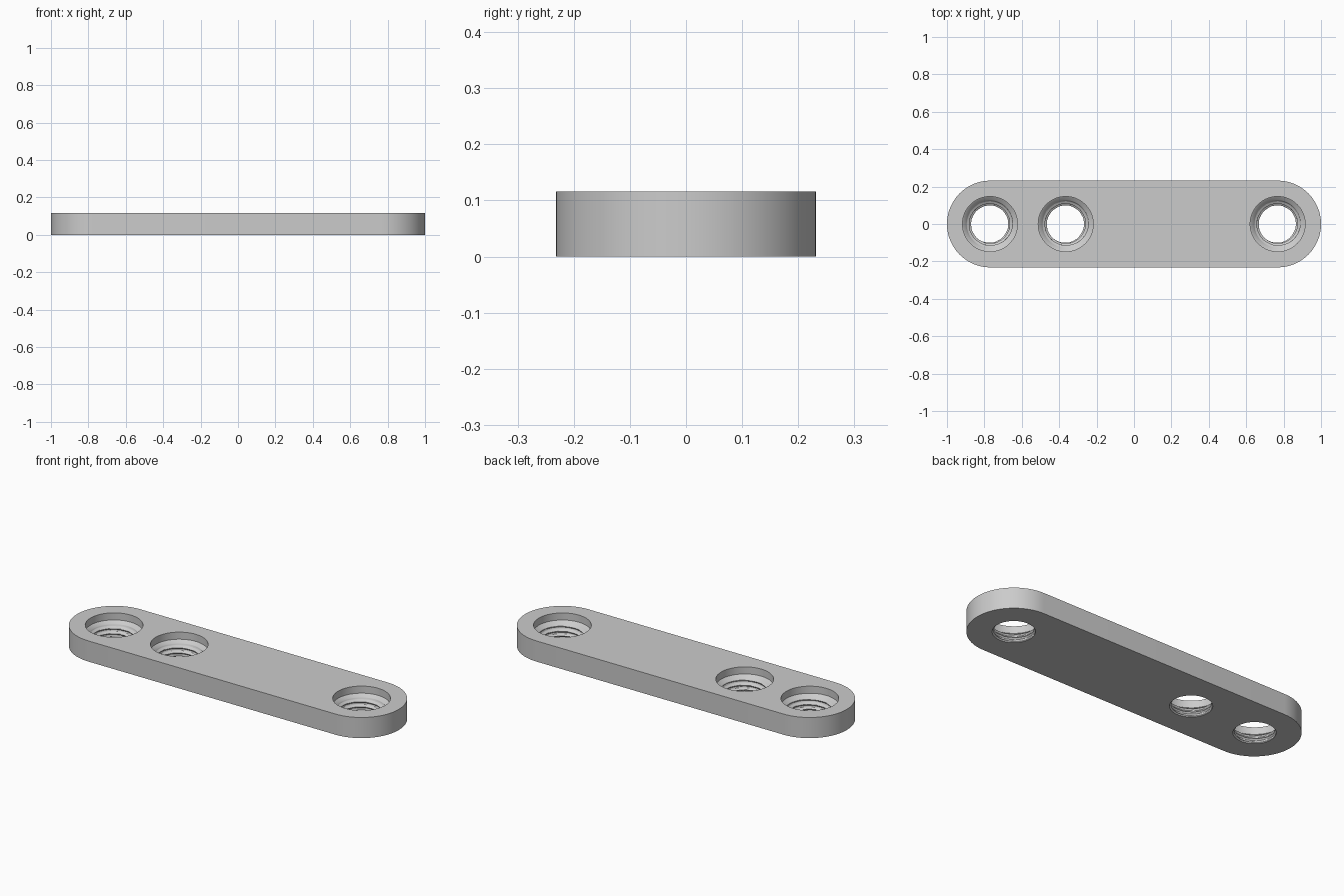
import bpy
import bmesh
from math import pi, sin, cos, radians

if "Cube" in bpy.data.objects:
    bpy.data.objects.remove(bpy.data.objects["Cube"])

HEIGHT = 0.116
END_RADIUS = 0.232
END_X = 1 - END_RADIUS
HOLES = (-0.77, -0.365, 0.768)
SEG = 64
PITCH = 0.024

steel = bpy.data.materials.new("Light grey steel")
steel.use_nodes = True
grey = (0.6, 0.6, 0.6, 1)
steel.diffuse_color = grey
steel.node_tree.nodes["Principled BSDF"].inputs["Base Color"].default_value = grey

bm = bmesh.new()


def bridge(lower, upper, inward=False):
    """Join two vertex rings with quads."""
    for i in range(len(lower)):
        j = (i + 1) % len(lower)
        quad = [lower[i], lower[j], upper[j], upper[i]]
        bm.faces.new(quad[::-1] if inward else quad)


def outline(z):
    """Rounded-end slot outline."""
    ring = []
    for side, start in ((1, -pi / 2), (-1, pi / 2)):
        for i in range(SEG // 2 + 1):
            a = start + 2 * pi * i / SEG
            ring.append(bm.verts.new((side * END_X + END_RADIUS * cos(a), END_RADIUS * sin(a), z)))
    return ring


def hole_radius(z, angle):
    """Head recess, conical seat and a helical thread fading at both ends."""
    if z >= 0.076:
        return 0.147
    if z >= 0.062:
        return 0.128 + (z - 0.062) / 0.014 * 0.019
    base = 0.106 + 0.022 * (z / 0.062) ** 1.5
    turn = (z / PITCH - angle / (2 * pi)) % 1
    ridge = max(0, 1 - abs(turn - 0.5) * 3)
    fade = min(1, z / 0.01, (0.062 - z) / 0.008)
    return base - 0.011 * ridge * max(0, fade)


# Outer wall
bottom_rings, top_rings = [outline(0)], [outline(HEIGHT)]
bridge(bottom_rings[0], top_rings[0])

# Threaded holes
levels = [0.062 * k / 31 for k in range(32)] + [0.076, HEIGHT]
for x in HOLES:
    rings = []
    for z in levels:
        ring = []
        for i in range(SEG):
            a = 2 * pi * i / SEG
            r = hole_radius(z, a)
            ring.append(bm.verts.new((x + r * cos(a), r * sin(a), z)))
        rings.append(ring)
    for lower, upper in zip(rings, rings[1:]):
        bridge(lower, upper, inward=True)
    bottom_rings.append(rings[0])
    top_rings.append(rings[-1])

# Flat faces around the holes
for rings, direction in ((bottom_rings, -1), (top_rings, 1)):
    edges = [bm.edges.get((r[i], r[i - 1])) for r in rings for i in range(len(r))]
    result = bmesh.ops.triangle_fill(bm, edges=edges, use_beauty=True, normal=(0, 0, direction))
    for face in result["geom"]:
        if isinstance(face, bmesh.types.BMFace):
            face.normal_update()
            if face.normal.z * direction < 0:
                face.normal_flip()

mesh = bpy.data.meshes.new("threaded_plate")
bm.to_mesh(mesh)
bm.free()
mesh.materials.append(steel)
plate = bpy.data.objects.new("threaded_plate", mesh)
bpy.context.collection.objects.link(plate)
bpy.context.view_layer.objects.active = plate
plate.select_set(True)
bpy.ops.object.shade_smooth_by_angle(angle=radians(30))
